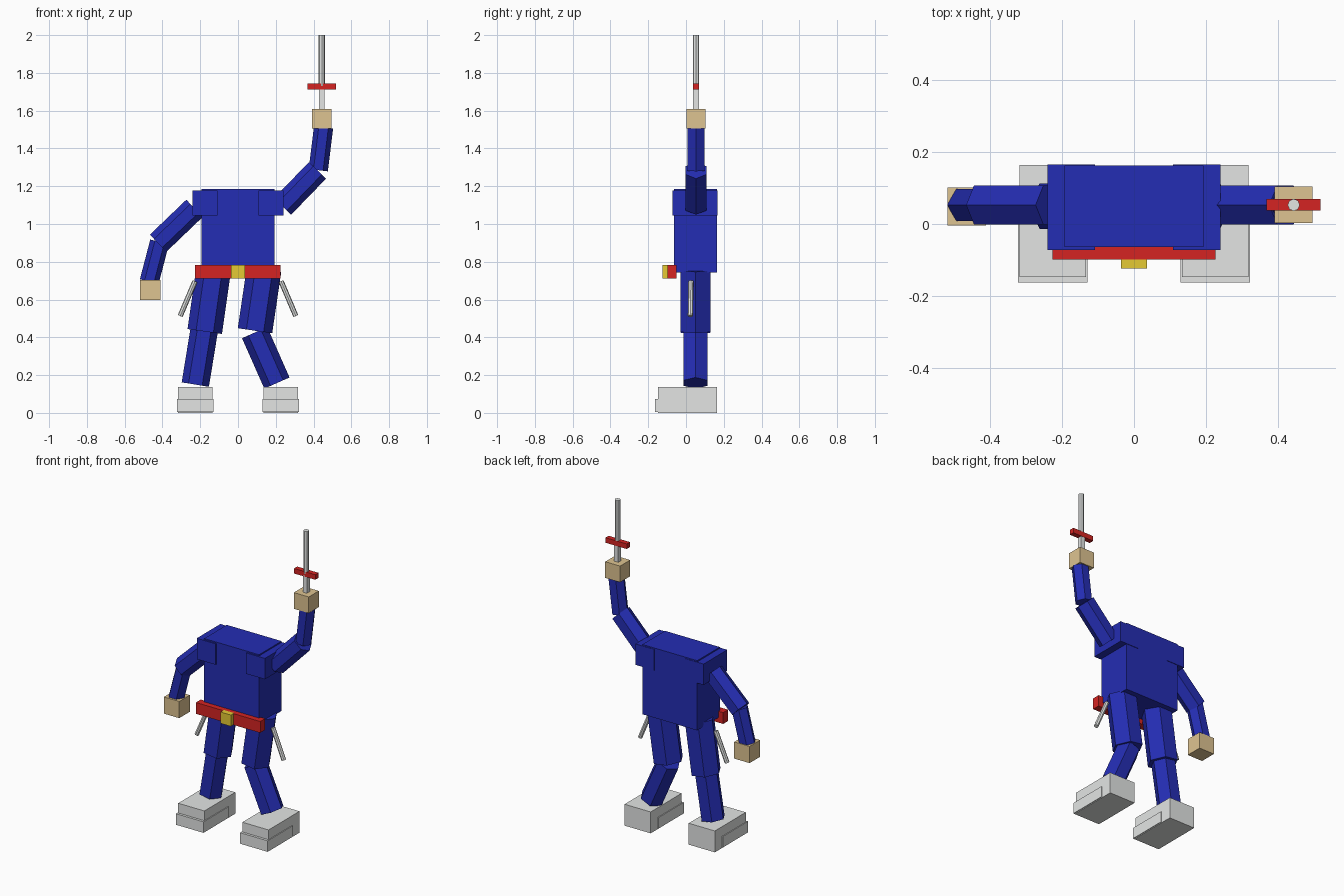
import bpy, bmesh, math
from mathutils import Vector, Matrix

if "Cube" in bpy.data.objects:
    bpy.data.objects.remove(bpy.data.objects["Cube"])


def material(name, r, g, b):
    lin = [(c / 255 / 12.92) if c < 10 else ((c / 255 + 0.055) / 1.055) ** 2.4 for c in (r, g, b)]
    m = bpy.data.materials.new(name)
    m.diffuse_color = (*lin, 1)
    m.use_nodes = True
    m.node_tree.nodes["Principled BSDF"].inputs["Base Color"].default_value = m.diffuse_color
    return m


BLUE = material("suit blue", 36, 45, 179)
RED = material("belt red", 213, 36, 34)
GOLD = material("buckle gold", 229, 202, 52)
TAN = material("hand tan", 222, 196, 145)
GREY = material("light grey", 227, 229, 228)


def finish(name, bm, mat):
    mesh = bpy.data.meshes.new(name)
    bm.to_mesh(mesh)
    bm.free()
    mesh.materials.append(mat)
    obj = bpy.data.objects.new(name, mesh)
    bpy.context.collection.objects.link(obj)
    return obj


def box(name, lo, hi, mat):
    lo, hi = Vector(lo), Vector(hi)
    bm = bmesh.new()
    bmesh.ops.create_cube(bm, size=1, matrix=Matrix.Translation((lo + hi) / 2)
                          @ Matrix.Diagonal((*(hi - lo), 1)))
    return finish(name, bm, mat)


def prism(name, a, b, radius, mat, sides=6):
    """Straight prism from a to b, with a corner pointing sideways in the xz plane."""
    a, b = Vector(a), Vector(b)
    axis = (b - a).normalized()
    side = Vector((0, 1, 0)).cross(axis).normalized()
    depth = axis.cross(side)
    rot = Matrix((side, depth, axis)).transposed().to_4x4()
    bm = bmesh.new()
    bmesh.ops.create_cone(bm, cap_ends=True, segments=sides, radius1=radius, radius2=radius,
                          depth=(b - a).length)
    # Put a corner on the local x axis
    v = max(bm.verts, key=lambda v: v.co.x)
    turn = Matrix.Rotation(-math.atan2(v.co.y, v.co.x), 4, 'Z')
    bm.transform(Matrix.Translation((a + b) / 2) @ rot @ turn)
    return finish(name, bm, mat)


# Torso and shoulders
box("torso", (-0.193, -0.064, 0.742), (0.193, 0.163, 1.186), BLUE)
for tag, s in (("left", -1), ("right", 1)):
    xs = sorted((s * 0.108, s * 0.24))
    box(tag + "_shoulder", (xs[0], -0.072, 1.045), (xs[1], 0.166, 1.178), BLUE)

# Belt and buckle
box("belt", (-0.227, -0.099, 0.711), (0.226, -0.05, 0.783), RED)
box("buckle", (-0.036, -0.124, 0.711), (0.036, -0.09, 0.783), GOLD)

# Arms: shoulder, elbow and wrist ends
CY = 0.053
prism("left_upper_arm", (-0.23, CY, 1.083), (-0.423, CY, 0.898), 0.063, BLUE)
prism("left_forearm", (-0.415, CY, 0.905), (-0.47, CY, 0.695), 0.051, BLUE)
prism("right_upper_arm", (0.236, CY, 1.093), (0.421, CY, 1.284), 0.063, BLUE)
prism("right_forearm", (0.425, CY, 1.285), (0.453, CY, 1.512), 0.051, BLUE)

# Hands
box("left_hand", (-0.519, -0.004, 0.598), (-0.411, 0.102, 0.704), TAN)
box("right_hand", (0.391, 0.003, 1.506), (0.496, 0.104, 1.609), TAN)

# Legs: hip, knee and ankle ends
prism("left_thigh", (-0.129, 0.05, 0.76), (-0.176, 0.05, 0.431), 0.092, BLUE)
prism("left_shin", (-0.178, 0.05, 0.445), (-0.226, 0.05, 0.15), 0.073, BLUE)
prism("right_thigh", (0.138, 0.05, 0.76), (0.09, 0.05, 0.435), 0.092, BLUE)
prism("right_shin", (0.088, 0.05, 0.425), (0.206, 0.05, 0.158), 0.073, BLUE)

# Shoes with a low toe cap wrapped round the front
for tag, s in (("left", -1), ("right", 1)):
    c = s * 0.226
    box(tag + "_shoe", (c - 0.092, -0.147, 0), (c + 0.092, 0.164, 0.136), GREY)
    box(tag + "_toe_cap", (c - 0.097, -0.163, 0.004), (c + 0.097, 0.09, 0.074), GREY)

# Thin blades hanging at the hips
for tag, s in (("left", -1), ("right", 1)):
    prism(tag + "_hip_blade", (s * 0.228, 0.026, 0.697), (s * 0.306, 0.023, 0.513), 0.014, GREY, 8)

# Raised sword
box("sword_handle", (0.43, 0.038, 1.6), (0.458, 0.068, 1.72), GREY)
box("sword_guard", (0.368, 0.038, 1.711), (0.518, 0.07, 1.743), RED)
prism("sword_blade", (0.444, 0.053, 1.73), (0.444, 0.053, 2.0), 0.017, GREY, 8)
